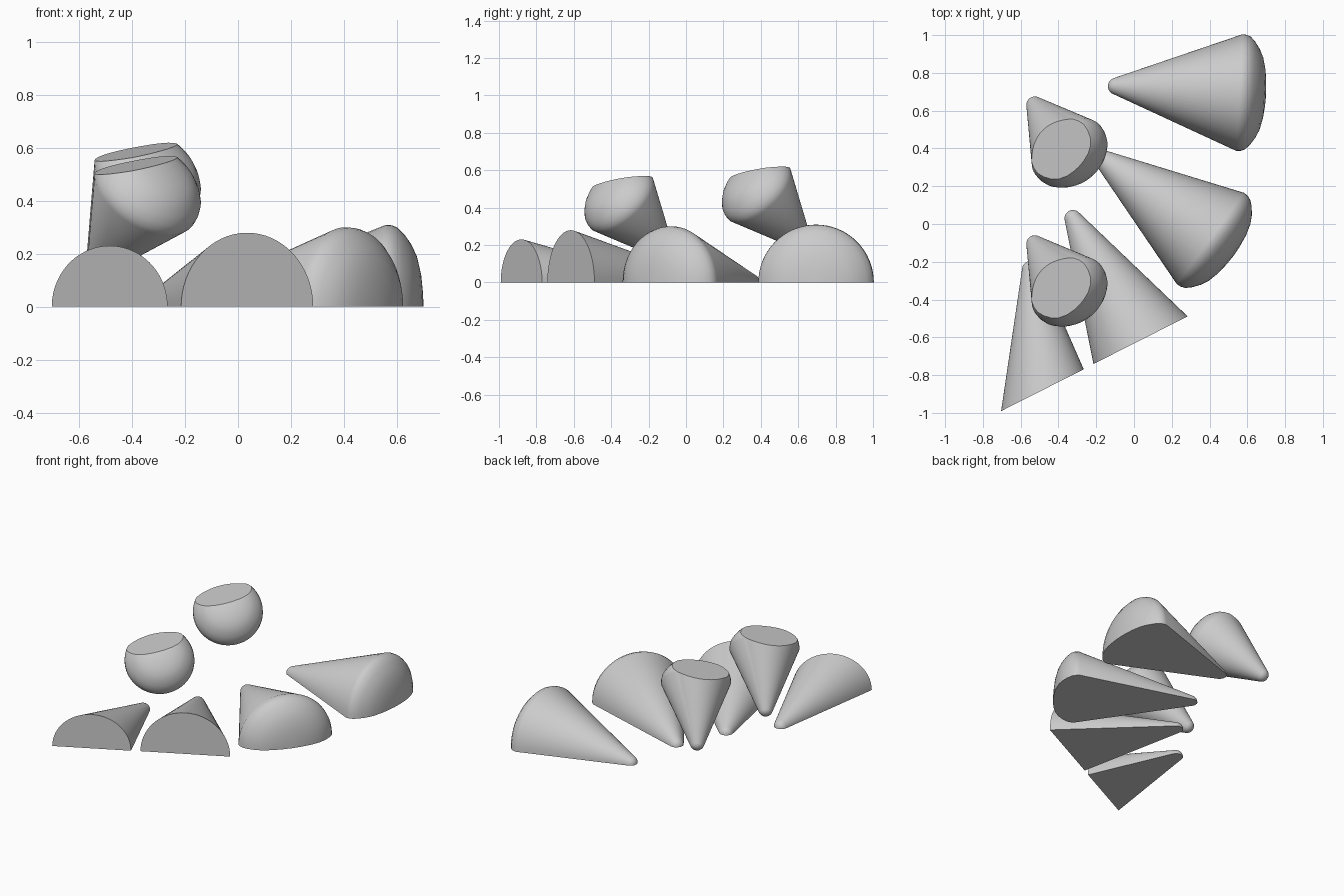
import bpy, bmesh
from math import sin, cos, tan, pi, radians
from mathutils import Vector, Matrix

cube = bpy.data.objects.get("Cube")
if cube:
    bpy.data.objects.remove(cube, do_unlink=True)

grey = bpy.data.materials.new("light grey")
grey.use_nodes = True
colour = (0.6, 0.6, 0.6, 1)
grey.diffuse_color = colour
grey.node_tree.nodes["Principled BSDF"].inputs["Base Color"].default_value = colour

TIP = 0.045       # radius of every rounded tip
STEPS = 64        # sides around each cone
# dome outline: share of dome height, share of rim radius
DOME = [(0.16, 0.995), (0.32, 0.965), (0.5, 0.88), (0.68, 0.76), (0.82, 0.62),
        (0.93, 0.41), (0.98, 0.2), (1, 0)]


def cut(bm, point, normal):
    """Remove everything on the normal's side and close the opening."""
    bmesh.ops.bisect_plane(bm, geom=bm.verts[:] + bm.edges[:] + bm.faces[:],
                           dist=1e-5, plane_co=point, plane_no=normal, clear_outer=True)
    bmesh.ops.edgeloop_fill(bm, edges=[e for e in bm.edges if e.is_boundary])


def cone(name, apex, direction, half_angle, length, dome=0, cuts=()):
    """Cone with a rounded tip and a domed or flat end, trimmed by planes."""
    a = radians(half_angle)
    rim = length * tan(a)
    # rounded tip, then straight flank, then end
    arc = [(pi / 2 - a) * i / 8 for i in range(9)]
    outline = [(TIP * sin(t), TIP / sin(a) - TIP * cos(t)) for t in arc]
    outline.append((rim, length))
    if dome:
        outline += [(rim * r, length + dome * h) for h, r in DOME]
    else:
        outline.append((0, length))

    bm = bmesh.new()
    verts = [bm.verts.new((r, 0, z)) for r, z in outline]
    edges = [bm.edges.new(pair) for pair in zip(verts, verts[1:])]
    bmesh.ops.spin(bm, geom=verts + edges, cent=(0, 0, 0), axis=(0, 0, 1),
                   angle=2 * pi, steps=STEPS)
    bmesh.ops.remove_doubles(bm, verts=bm.verts[:], dist=1e-4)
    turn = Vector(direction).to_track_quat('Z', 'Y').to_matrix().to_4x4()
    bm.transform(Matrix.Translation(apex) @ turn)
    for point, normal in cuts:
        cut(bm, point, normal)
    bmesh.ops.recalc_face_normals(bm, faces=bm.faces[:])

    mesh = bpy.data.meshes.new(name)
    bm.to_mesh(mesh)
    bm.free()
    mesh.materials.append(grey)
    mesh.shade_smooth()
    mesh.set_sharp_from_angle(angle=radians(30))
    obj = bpy.data.objects.new(name, mesh)
    bpy.context.collection.objects.link(obj)
    return obj


def heading(degrees):
    return (cos(radians(degrees)), sin(radians(degrees)), 0)


ground = ((0, 0, 0), (0, 0, -1))
slant = (0.45, -0.89, 0)

# Half cones on the ground with flat, slanted ends
cone("front_right_half_cone", (-0.569, -0.079, 0), heading(-82.35), 16.05, 1.3,
     cuts=[((-0.485, -0.88, 0), slant), ground])
cone("front_middle_half_cone", (-0.395, 0.16, 0), heading(-61.2), 17.5, 1.2,
     cuts=[((0.035, -0.615, 0), slant), ground])

# Half cones on the ground with domed ends
cone("left_half_cone", (-0.281, 0.429, 0), heading(-36.4), 19.4, 0.852,
     dome=0.153, cuts=[ground])
cone("back_half_cone", (-0.214, 0.736, 0), heading(-3), 21.8, 0.773,
     dome=0.142, cuts=[ground])

# Raised whole cones, domes trimmed flat on top
lean = Vector((0.44, -0.6, 0.67)).normalized()
for name, offset in (("front_raised_cone", Vector((0, 0, 0))),
                     ("back_raised_cone", Vector((0, 0.735, 0.05)))):
    tip_centre = Vector((-0.525, -0.105, 0.16)) + offset
    cone(name, tip_centre - 0.1176 * lean, lean, 22.5, 0.52, dome=0.15,
         cuts=[(Vector((-0.25, -0.25, 0.567)) + offset, (-0.16, -0.12, 1))])
